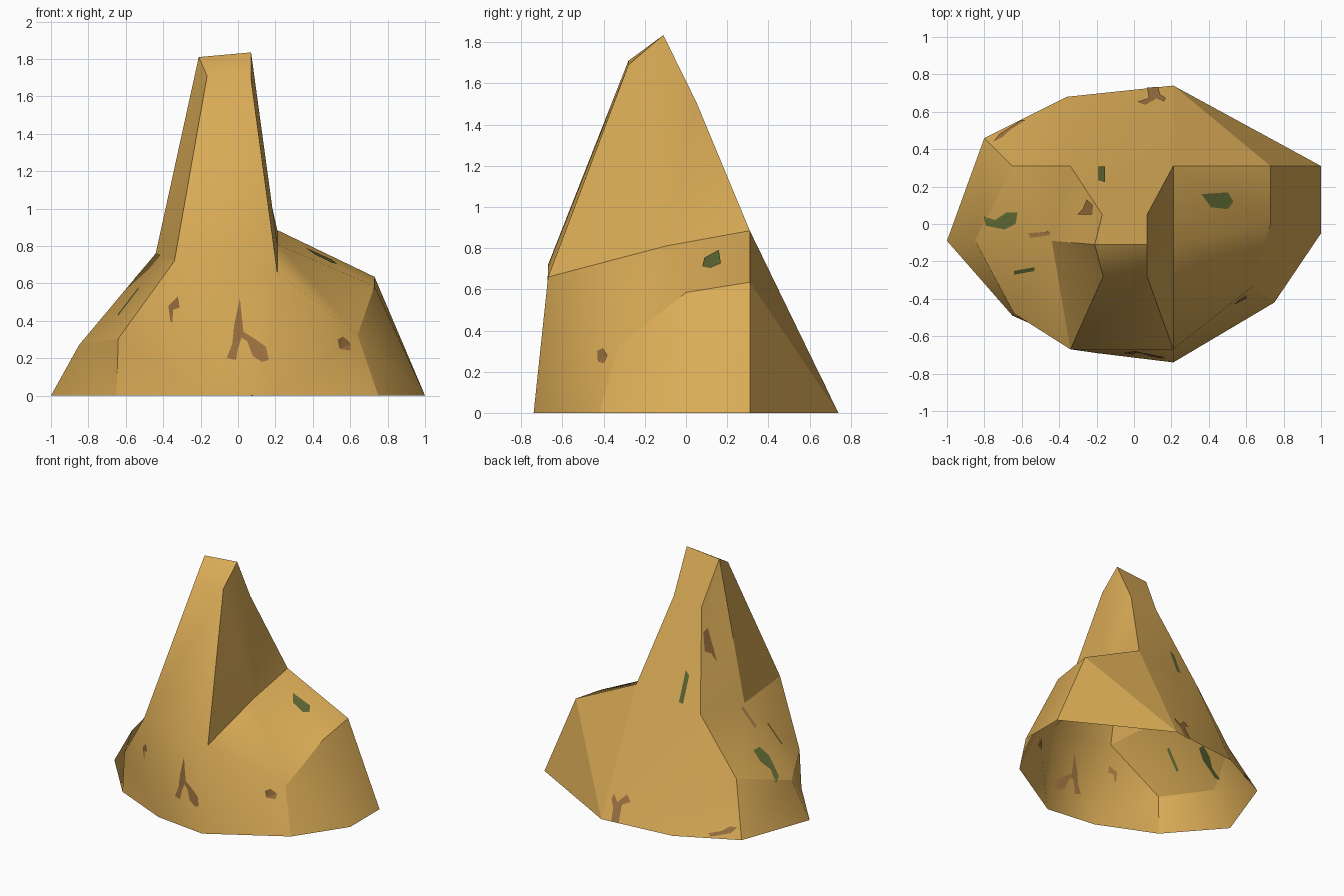
import bpy, bmesh
from mathutils import Vector
from mathutils.bvhtree import BVHTree

if "Cube" in bpy.data.objects:
    bpy.data.objects.remove(bpy.data.objects["Cube"])


def material(name, rgb):
    m = bpy.data.materials.new(name)
    m.diffuse_color = (*rgb, 1)
    m.use_nodes = True
    m.node_tree.nodes["Principled BSDF"].inputs["Base Color"].default_value = m.diffuse_color
    return m


SAND = material("sandstone", (0.70, 0.41, 0.094))
BROWN = material("brown_stain", (0.34, 0.17, 0.052))
GREEN = material("moss_green", (0.115, 0.14, 0.034))

bm = bmesh.new()


def ring(points):
    return [bm.verts.new(p) for p in points]


def loft(low, high):
    n = len(low)
    for i in range(n):
        j = (i + 1) % n
        bm.faces.new((low[i], low[j], high[j], high[i]))


def split(a, b):
    """Fold the panel that holds both corners along a-b."""
    face = next(f for f in a.link_faces if b in f.verts)
    bmesh.utils.face_split(face, a, b)


# footprint on the ground (open underneath), counter-clockwise from front left
foot = ring([(x, y, 0) for x, y in (
    (-.65, -.49), (-.2, -.69), (.21, -.74), (.75, -.42), (1, -.05),
    (1, .31), (.21, .74), (-.36, .68), (-.8, .46), (-1, -.09))])
# shoulder line where the mound turns inward
sh = ring([(-.64, -.48, .305), (-.34, -.67, .72), (.21, -.67, .66),
           (.64, -.33, .325), (.73, 0, .585), (.73, .31, .635),
           (.21, .31, .885), (-.34, .31, .80), (-.65, .31, .38),
           (-.85, -.09, .27)])
# side points where the spire meets the shoulders
right, left = ring([(.21, -.1, .81), (-.44, -.09, .76)])
# spire crown
crown = ring([(-.165, -.28, 1.71), (.07, -.28, 1.69), (.07, -.11, 1.835),
              (.07, .05, 1.51), (-.17, .05, 1.49), (-.21, -.11, 1.81)])

loft(foot, sh)
loft([sh[1], sh[2], right, sh[6], sh[7], left], crown)
# crown front and back facets
bm.faces.new((crown[0], crown[1], crown[2], crown[5]))
bm.faces.new((crown[5], crown[2], crown[3], crown[4]))
# right shoulder, then left shoulder
bm.faces.new((sh[2], sh[3], sh[4], right))
bm.faces.new((right, sh[4], sh[5], sh[6]))
bm.faces.new((sh[0], sh[1], left, sh[9]))
bm.faces.new((left, sh[7], sh[8], sh[9]))
# folds of the twisted panels: back right, front right, right shoulder, side
split(sh[5], foot[6])
split(foot[2], sh[3])
split(right, sh[3])
split(sh[3], foot[4])
bmesh.ops.triangulate(bm, faces=[f for f in bm.faces if len(f.verts) == 4])

# smooth rock with sharp creases along these paths
for f in bm.faces:
    f.smooth = True
for path in ((foot[0], sh[0], sh[1], crown[0], crown[5], crown[2], crown[1], sh[2]),
             (sh[1], left, crown[5], crown[4], sh[7], sh[8], sh[9], sh[0]),
             (sh[2], right, sh[6], crown[3], crown[2]),
             (foot[6], sh[6], sh[5], sh[4], sh[3], foot[3]),
             (foot[5], sh[5], foot[6]), (foot[8], sh[8])):
    for a, b in zip(path, path[1:]):
        e = bm.edges.get((a, b))
        if e:
            e.smooth = False
bm.normal_update()
tree = BVHTree.FromBMesh(bm)


def add_object(name, mesh_data, mat):
    me = bpy.data.meshes.new(name)
    mesh_data.to_mesh(me)
    mesh_data.free()
    me.materials.append(mat)
    ob = bpy.data.objects.new(name, me)
    bpy.context.collection.objects.link(ob)


add_object("rock_spire", bm, SAND)

# view name -> (start point from 2D coordinates, ray direction)
VIEWS = {
    "front": (lambda a, b: Vector((a, -5, b)), Vector((0, 1, 0))),
    "back": (lambda a, b: Vector((a, 5, b)), Vector((0, -1, 0))),
    "top": (lambda a, b: Vector((a, b, 5)), Vector((0, 0, -1))),
}


def patch(name, mat, view, outline):
    """Thin painted patch on the rock, seen on the shell's outside and inside."""
    start, direction = VIEWS[view]
    hits = [tree.ray_cast(start(*p), direction)[:2] for p in outline]
    hits = [(p, n) for p, n in hits if p is not None]
    b = bmesh.new()
    for offset in (.004, -.004):
        f = b.faces.new([b.verts.new(p + n * offset) for p, n in hits])
        f.normal_update()
        if f.normal.dot(sum((n for _, n in hits), Vector())) * offset < 0:
            f.normal_flip()
    bmesh.ops.triangulate(b, faces=b.faces[:])
    add_object(name, b, mat)


# brown stains
patch("forked_stain", BROWN, "front", [
    (.01, .52), (.03, .34), (.08, .31), (.15, .26), (.165, .19), (.13, .18),
    (.08, .21), (.05, .29), (.02, .31), (0, .25), (-.01, .19), (-.06, .2),
    (-.03, .28), (-.02, .38)])
patch("left_stain", BROWN, "front", [
    (-.37, .48), (-.32, .53), (-.31, .47), (-.345, .46), (-.35, .39), (-.36, .4)])
patch("right_stain", BROWN, "front", [
    (.53, .3), (.56, .315), (.6, .275), (.6, .24), (.54, .25)])
patch("shoulder_stain", BROWN, "top", [
    (-.56, -.05), (-.5, -.045), (-.445, -.04), (-.445, -.06), (-.55, -.075)])
patch("spire_stain", BROWN, "top", [
    (-.3, .05), (-.27, .08), (-.25, .13), (-.215, .1), (-.22, .05)])
patch("back_stain", BROWN, "top", [
    (.02, .65), (.08, .67), (.07, .725), (.13, .73), (.14, .69), (.17, .67),
    (.16, .65), (.12, .67), (.06, .635)])
patch("foot_stain", BROWN, "back", [
    (-.75, .08), (-.72, .04), (-.6, .01), (-.58, .03), (-.66, .05), (-.7, .08)])

# moss
patch("right_moss", GREEN, "top", [
    (.36, .16), (.5, .17), (.53, .12), (.5, .08), (.41, .09)])
patch("back_moss", GREEN, "top", [
    (-.19, .305), (-.155, .305), (-.155, .22), (-.19, .23)])
patch("left_moss", GREEN, "top", [
    (-.8, .04), (-.74, .02), (-.68, .06), (-.62, .06), (-.63, 0),
    (-.69, -.03), (-.79, -.01)])
patch("front_left_moss", GREEN, "top", [
    (-.64, -.27), (-.64, -.25), (-.53, -.23), (-.53, -.25)])
